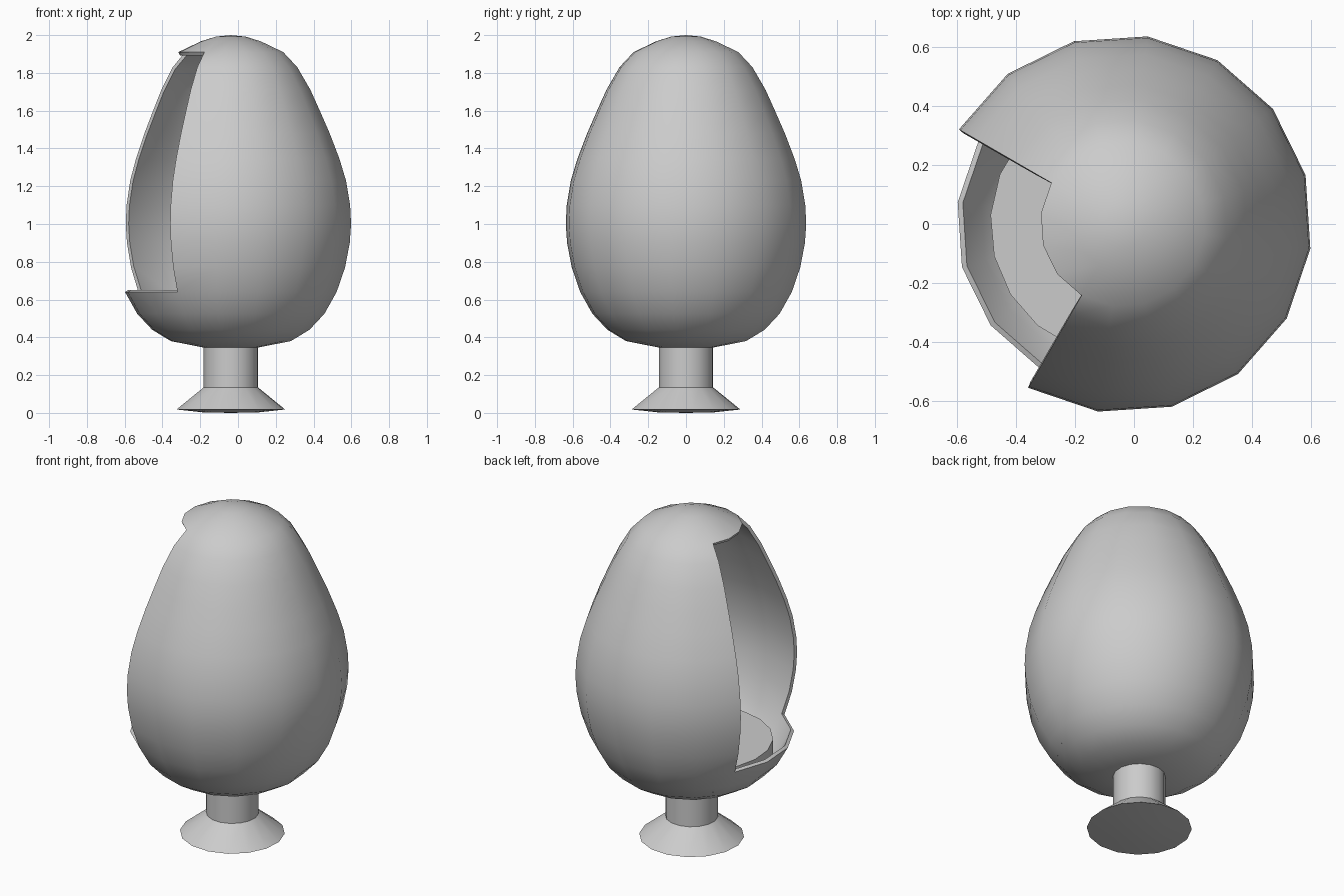
import bpy, bmesh, math

if "Cube" in bpy.data.objects:
    bpy.data.objects.remove(bpy.data.objects["Cube"])

CX = -0.038          # axis of the whole chair
OPEN_ANGLE = 150     # opening spans 150..240 degrees
RIM_LOW, RIM_HIGH = 0.64, 1.91


def revolve(name, profile, sides, start=0.0, skip=None, thickness=0.0, angle=40):
    """Spin an (r, z) profile, listed bottom to top; skip(segment, z) leaves holes."""
    bm = bmesh.new()
    rings = []
    for r, z in profile:
        n = 1 if r == 0 else sides
        rings.append([bm.verts.new((CX + r * math.cos(math.radians(start) + math.tau * i / sides),
                                    r * math.sin(math.radians(start) + math.tau * i / sides), z))
                      for i in range(n)])
    for k in range(len(rings) - 1):
        a, b = rings[k], rings[k + 1]
        mid = (profile[k][1] + profile[k + 1][1]) / 2
        for i in range(sides):
            if skip and skip(i, mid):
                continue
            j = (i + 1) % sides
            corners = [a[i % len(a)], a[j % len(a)], b[j % len(b)], b[i % len(b)]]
            bm.faces.new(list(dict.fromkeys(corners)))
    bmesh.ops.delete(bm, geom=[v for v in bm.verts if not v.link_faces], context='VERTS')
    mesh = bpy.data.meshes.new(name)
    bm.to_mesh(mesh)
    bm.free()
    obj = bpy.data.objects.new(name, mesh)
    bpy.context.collection.objects.link(obj)
    bpy.context.view_layer.objects.active = obj
    obj.select_set(True)
    if thickness:
        solid = obj.modifiers.new("thickness", 'SOLIDIFY')
        solid.thickness = thickness
        solid.offset = -1
        bpy.ops.object.modifier_apply(modifier=solid.name)
    bpy.ops.object.shade_smooth_by_angle(angle=math.radians(angle))
    obj.select_set(False)
    return obj


# Egg shell with a quarter-turn opening
shell_profile = [(0, .345), (.15, .347), (.32, .38), (.42, .44), (.50, .525), (.565, RIM_LOW),
                 (.61, .77), (.635, .90), (.642, 1.0), (.637, 1.1), (.615, 1.23), (.58, 1.345),
                 (.528, 1.48), (.475, 1.60), (.425, 1.71), (.355, 1.83), (.28, RIM_HIGH),
                 (.16, 1.967), (.08, 1.992), (0, 2.0)]
revolve("egg_shell", shell_profile, 16, OPEN_ANGLE,
        skip=lambda i, z: i < 4 and RIM_LOW < z < RIM_HIGH, thickness=0.02)

# Round seat cushion inside
revolve("seat", [(0, .48), (.45, .48), (.45, .61), (0, .61)], 20, 14)

# Stem and flared foot
revolve("stem", [(0, .13), (.145, .13), (.145, .36), (0, .36)], 16, 7.5)
revolve("foot", [(0, 0), (.15, .003), (.29, .018), (.145, .135), (0, .135)], 16, 7.5, angle=30)
